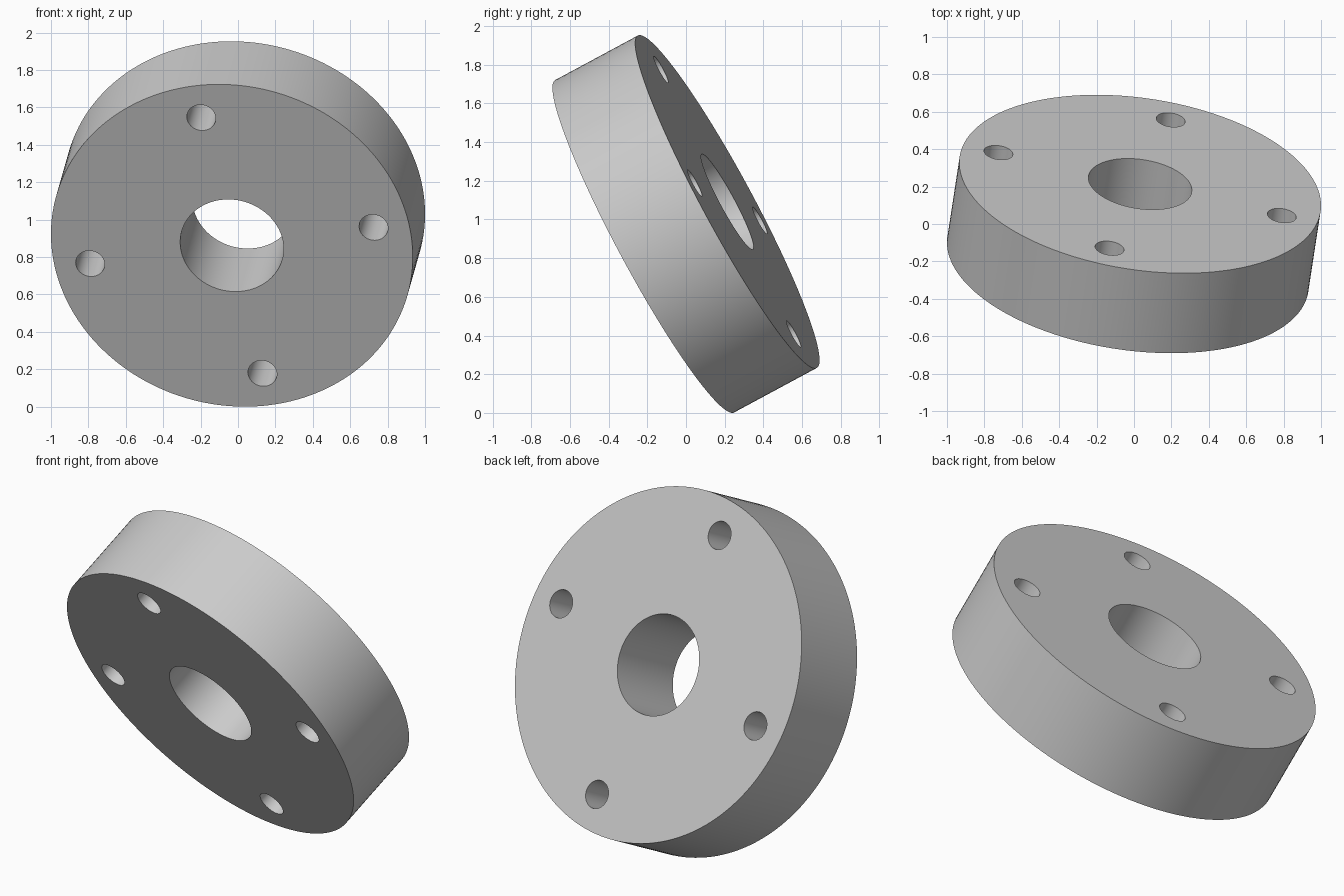
import bpy
import math
from mathutils import Matrix, Vector

if "Cube" in bpy.data.objects:
    bpy.data.objects.remove(bpy.data.objects["Cube"])

RADIUS, THICK = 0.976, 0.490
BORE_R, BOLT_R, BOLT_CIRCLE = 0.279, 0.078, 0.782


def cylinder(name, radius, depth, sides, x=0, y=0):
    bpy.ops.mesh.primitive_cylinder_add(vertices=sides, radius=radius, depth=depth, location=(x, y, 0))
    obj = bpy.context.object
    obj.name = name
    return obj


# Flange disc, with cutters for the bore and the four bolt holes
flange = cylinder("flange_disc", RADIUS, THICK, 160)
cutters = [cylinder("bore_cutter", BORE_R, THICK * 2, 96)]
for i in range(4):
    a = i * math.pi / 2
    cutters.append(cylinder(f"bolt_hole_cutter_{i}", BOLT_R, THICK * 2, 48,
                            BOLT_CIRCLE * math.cos(a), BOLT_CIRCLE * math.sin(a)))

# Cut the holes
bpy.context.view_layer.objects.active = flange
for cutter in cutters:
    cutter.hide_render = True
    mod = flange.modifiers.new(cutter.name, 'BOOLEAN')
    mod.operation = 'DIFFERENCE'
    mod.solver = 'EXACT'
    mod.object = cutter
    bpy.ops.object.modifier_apply(modifier=mod.name)
for cutter in cutters:
    bpy.data.objects.remove(cutter, do_unlink=True)

# Smooth walls with sharp rims
bpy.ops.object.select_all(action='DESELECT')
flange.select_set(True)
bpy.ops.object.shade_smooth_by_angle(angle=math.radians(30))

# Tilt: the axis leans back and up, the bolt pattern turns with it
axis = Vector((0.134, 0.873, 0.470)).normalized()
bolt_dir = Vector((0.76, -0.169, 0.097))
bolt_dir = (bolt_dir - axis * bolt_dir.dot(axis)).normalized()
rotation = Matrix((bolt_dir, axis.cross(bolt_dir), axis)).transposed().to_4x4()
flange.data.transform(rotation)

# Stand it on the floor
flange.location.z = -min(v.co.z for v in flange.data.vertices)
